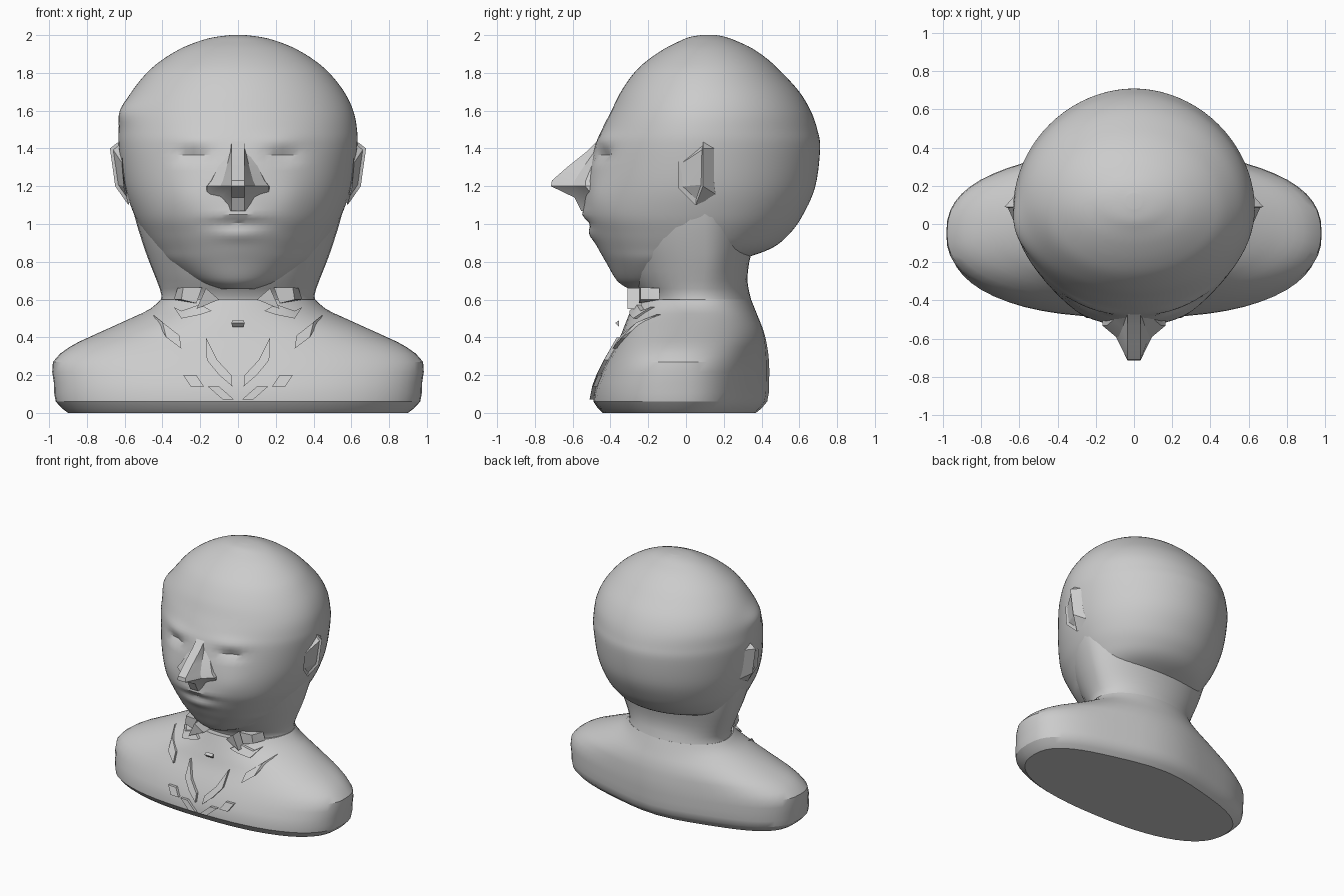
import bpy, bmesh, math
from mathutils import Vector
from mathutils.bvhtree import BVHTree

cube = bpy.data.objects.get("Cube")
if cube:
    bpy.data.objects.remove(cube)

clay = bpy.data.materials.new("grey clay")
clay.use_nodes = True
GREY = (0.6, 0.6, 0.6, 1)
clay.diffuse_color = GREY
clay.node_tree.nodes["Principled BSDF"].inputs["Base Color"].default_value = GREY


def finish(bm, name, angle=30):
    bmesh.ops.recalc_face_normals(bm, faces=bm.faces[:])
    mesh = bpy.data.meshes.new(name)
    bm.to_mesh(mesh)
    bm.free()
    ob = bpy.data.objects.new(name, mesh)
    bpy.context.collection.objects.link(ob)
    mesh.materials.append(clay)
    bpy.ops.object.select_all(action='DESELECT')
    ob.select_set(True)
    bpy.context.view_layer.objects.active = ob
    bpy.ops.object.shade_smooth_by_angle(angle=math.radians(angle))
    return ob


def skin(rows):
    """Join closed rows of points into a capped solid."""
    bm = bmesh.new()
    rings = [[bm.verts.new(p) for p in row] for row in rows]
    n = len(rings[0])
    for a, b in zip(rings, rings[1:]):
        for i in range(n):
            j = (i + 1) % n
            bm.faces.new((a[i], a[j], b[j], b[i]))
    bm.faces.new(rings[0])
    bm.faces.new(rings[-1])
    return bm


def resample(keys, steps):
    """Catmull-Rom curve through the key sections."""
    out = []
    for i in range(len(keys) - 1):
        k = [keys[max(0, min(len(keys) - 1, i + d))] for d in (-1, 0, 1, 2)]
        for s in range(steps):
            t = s / steps
            out.append([b + 0.5 * t * (c - a + t * (2*a - 5*b + 4*c - d + t * (3*(b - c) + d - a)))
                        for a, b, c, d in zip(*k)])
    return out + [list(keys[-1])]


def sections(keys, steps=2, n=40):
    """Each key: height, half width, front y, middle y, back y, squareness."""
    rows = []
    for z, w, front, mid, back, power in resample(keys, steps):
        row = []
        for i in range(n):
            a = 2 * math.pi * i / n
            c, s = math.cos(a), math.sin(a)
            x = math.copysign(abs(c) ** (2 / power), c) * w
            y = abs(s) ** (2 / power) * ((back - mid) if s > 0 else (front - mid))
            row.append((x, mid + y, z))
        rows.append(row)
    return skin(rows)


def hull(points, name, angle=25, mirror_x=False):
    bm = bmesh.new()
    for p in points:
        bm.verts.new(p)
        if mirror_x:
            bm.verts.new((-p[0], p[1], p[2]))
    bmesh.ops.convex_hull(bm, input=bm.verts[:])
    return finish(bm, name, angle)


# Shoulders and chest, blunt at the ends with a rounded upper back
torso = sections([
    (0, .90, -.44, -.05, .37, 2.4), (.06, .965, -.49, -.05, .43, 2.45),
    (.16, .975, -.47, -.05, .44, 2.45), (.27, .98, -.42, -.05, .44, 2.4),
    (.35, .89, -.375, -.04, .43, 2.3), (.4, .79, -.35, -.02, .42, 2.2),
    (.45, .68, -.33, 0, .405, 2.1), (.5, .57, -.31, .03, .385, 2),
    (.55, .465, -.29, .06, .365, 2), (.6, .41, -.27, .08, .345, 2)], n=56)
for v in torso.verts:
    x, y, z = v.co
    fade = min(1, (.6 - z) / .3) * max(0, y + .05) / .45
    v.co.y -= .07 * fade * (1 - math.exp(-(x / .38) ** 2))
bust = finish(torso, "shoulders")

# Neck, widening up into the head and running forward under the jaw
finish(sections([
    (.56, .42, -.22, .08, .355, 2), (.62, .405, -.23, .08, .34, 2),
    (.7, .43, -.29, .09, .325, 2), (.8, .47, -.34, .1, .335, 2),
    (.9, .505, -.38, .1, .36, 2), (1.05, .55, -.4, .1, .38, 2),
    (1.25, .585, -.36, .1, .38, 2)], n=40), "neck")

# Head
head = sections([
    (.655, .1, -.3, -.18, -.05, 2), (.7, .24, -.365, -.1, .04, 2), (.8, .39, -.425, 0, .26, 2),
    (.87, .45, -.465, .05, .45, 2), (.95, .5, -.505, .07, .55, 2), (1.05, .55, -.54, .08, .62, 2),
    (1.2, .6, -.53, .08, .685, 1.96), (1.4, .63, -.485, .08, .71, 1.95),
    (1.5, .63, -.445, .08, .695, 1.96), (1.6, .61, -.395, .09, .66, 2),
    (1.7, .562, -.345, .1, .6, 2), (1.8, .483, -.275, .1, .51, 2),
    (1.87, .4, -.2, .11, .435, 2), (1.93, .3, -.11, .11, .35, 2),
    (1.97, .2, -.03, .12, .265, 2), (1.99, .12, .02, .12, .21, 2),
    (2, .04, .08, .12, .16, 2)], steps=5, n=80)
# sockets, brows, cheeks, mouth groove, lips: x, z, spread x, spread z, depth
FEATURES = [
    (.24, 1.37, .08, .028, .035), (.23, 1.45, .13, .04, -.012), (.28, 1.15, .1, .1, -.012),
    (0, 1.0, .15, .025, .018), (0, .94, .12, .03, -.01), (0, 1.05, .13, .025, -.01)]
for v in head.verts:
    x, y, z = v.co
    if y < -.1:
        for fx, fz, sx, sz, depth in FEATURES:
            v.co.y += depth * math.exp(-((abs(x) - fx) / sx) ** 2 - ((z - fz) / sz) ** 2)
    if x < 0:  # slight swelling at the right temple
        v.co.x -= .028 * math.exp(-((z - 1.6) / .07) ** 2 - ((y + .05) / .15) ** 2)
finish(head, "head")

# Nose: height, ridge y, half width at the face
nose_rows = []
for z, ridge, w in [(1.44, -.47, .05), (1.38, -.53, .075), (1.3, -.63, .11), (1.23, -.71, .145),
                    (1.2, -.715, .17), (1.14, -.59, .17), (1.07, -.555, .11)]:
    face = -.43
    depth = ridge - face
    half = [(w, face), (w * .97, face + .36 * depth), (w * .55, face + .57 * depth), (.034, ridge)]
    nose_rows.append([(x, y, z) for x, y in half] + [(-x, y, z) for x, y in reversed(half)])
finish(skin(nose_rows), "nose", 25)

# Ears, with a hollow facing forward
for side, label in ((1, "left"), (-1, "right")):
    pts = [(.6, .09, 1.46), (.678, .09, 1.4), (.65, .09, 1.2), (.58, .05, 1.1),
           (.58, .2, 1.4), (.57, .17, 1.15), (.615, -.04, 1.33), (.605, -.04, 1.19)]
    ear = hull([(side * x, y, z) for x, y, z in pts], label + "_ear", 20)
    bm = bmesh.new()
    bm.from_mesh(ear.data)
    bm.normal_update()
    hollow = [f for f in bm.faces if f.normal.y < -.2 and f.normal.x * side > .3]
    bmesh.ops.inset_region(bm, faces=hollow, thickness=.015, depth=-.015)
    bm.to_mesh(ear.data)
    bm.free()

# Collar points either side of the chin
for side, label in ((1, "left"), (-1, "right")):
    hull([(side * x, y, z) for x, y, z in [
        (.1, -.29, .6), (.17, -.31, .66), (.22, -.31, .55), (.1, -.2, .6),
        (.17, -.2, .66), (.22, -.2, .55)]], label + "_collar_point")
    hull([(side * x, y, z) for x, y, z in [
        (.19, -.25, .665), (.29, -.24, .665), (.3, -.24, .6), (.22, -.25, .58),
        (.19, -.15, .665), (.32, -.14, .66), (.34, -.14, .6)]], label + "_collar_wing")

# Raised clothing folds laid over the chest
tree = BVHTree.FromPolygons([v.co for v in bust.data.vertices],
                            [p.vertices[:] for p in bust.data.polygons])


def fold(outline, name, lift=.022):
    bm = bmesh.new()
    layers = []
    for offset in (-lift, .03):
        ring = []
        for x, z in outline:
            hit = tree.ray_cast(Vector((x, -2, z)), Vector((0, 1, 0)))[0]
            ring.append(bm.verts.new((x, (hit.y if hit else -.2) + offset, z)))
        layers.append(ring)
    n = len(outline)
    for i in range(n):
        j = (i + 1) % n
        bm.faces.new((layers[0][i], layers[0][j], layers[1][j], layers[1][i]))
    for ring in layers:
        bm.faces.new(ring)
    bmesh.ops.triangulate(bm, faces=[f for f in bm.faces if len(f.verts) > 4])
    finish(bm, name, 20)


FOLDS = {
    "lapel": [(.17, .4), (.165, .28), (.1, .2), (.03, .14), (.035, .2), (.11, .28)],
    "lapel_edge": [(.45, .52), (.4, .48), (.31, .41), (.3, .34), (.38, .4)],
    "bow_flap": [(.2, .575), (.3, .54), (.34, .56), (.3, .5), (.2, .52), (.14, .54)],
    "outer_fold": [(.29, .2), (.25, .14), (.18, .14), (.22, .2)],
    "lower_fold": [(.16, .14), (.08, .07), (.02, .07), (.1, .14)],
}
for side, label in ((1, "left_"), (-1, "right_")):
    for name, outline in FOLDS.items():
        fold([(side * x, z) for x, z in outline], label + name)

# Small stud standing off the chest
hull([(.035, -.375, .475), (.03, -.355, .49), (.03, -.355, .455)], "stud", mirror_x=True)
